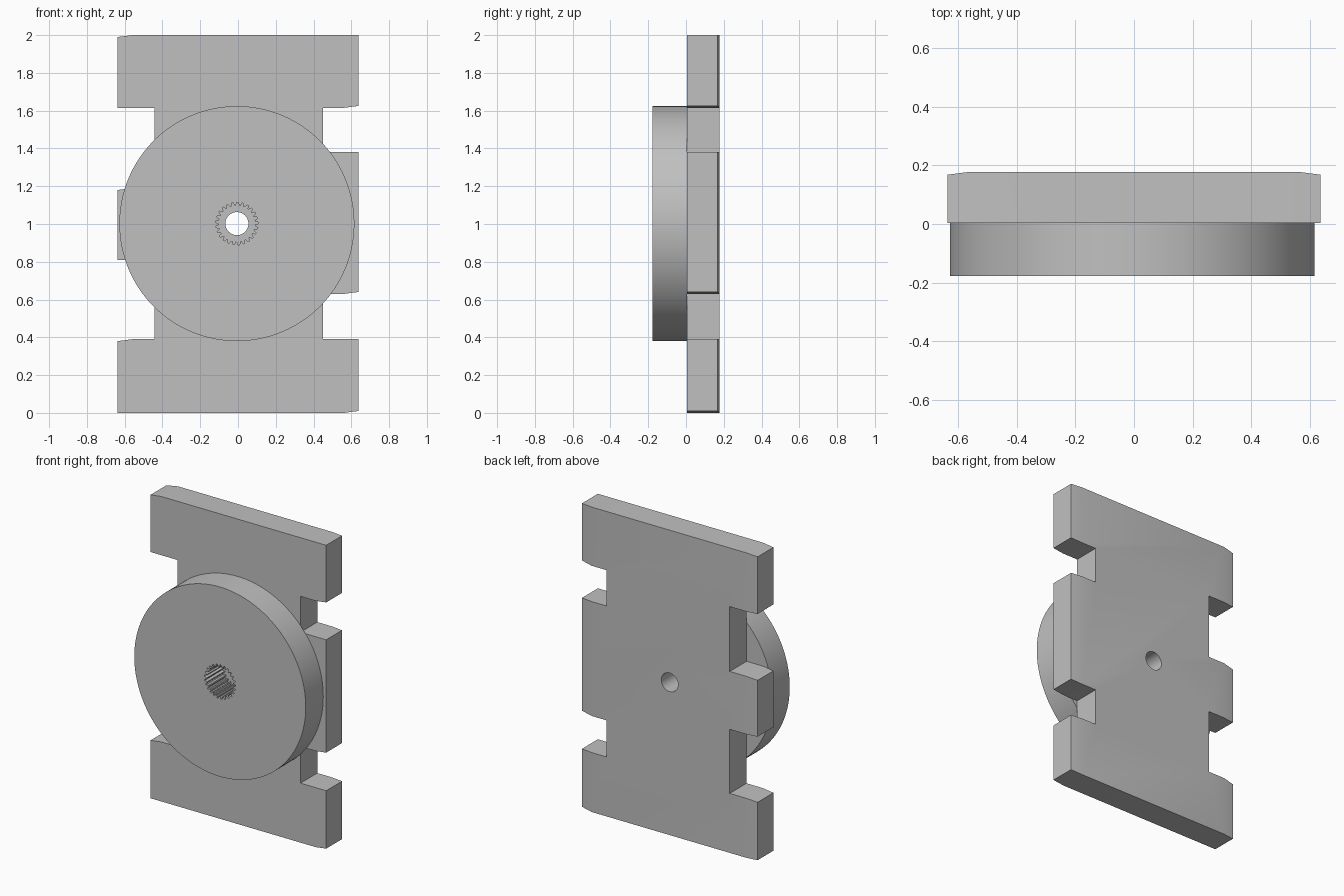
import bpy, bmesh
from math import sin, cos, tau

old = bpy.data.objects.get("Cube")
if old:
    bpy.data.objects.remove(old)

FRONT, MID, BACK = -0.178, 0.004, 0.178
AXIS_X, AXIS_Z = -0.006, 1.002          # shared axis of disc and bore
EDGE, BEND, TAPER = 0.637, 0.56, 0.01   # side edge, start of taper, its amount

gray = bpy.data.materials.new("plain gray")
gray.use_nodes = True
gray.diffuse_color = (0.53, 0.53, 0.53, 1)
gray.node_tree.nodes["Principled BSDF"].inputs["Base Color"].default_value = gray.diffuse_color


def prism(name, points, y0, y1):
    """Extrude an x-z outline along y."""
    bm = bmesh.new()
    face = bm.faces.new([bm.verts.new((x, y0, z)) for x, z in points])
    ext = bmesh.ops.extrude_face_region(bm, geom=[face], use_keep_orig=True)
    for v in ext["geom"]:
        if isinstance(v, bmesh.types.BMVert):
            v.co.y = y1
    bmesh.ops.recalc_face_normals(bm, faces=bm.faces)
    mesh = bpy.data.meshes.new(name)
    bm.to_mesh(mesh)
    bm.free()
    mesh.materials.append(gray)
    obj = bpy.data.objects.new(name, mesh)
    bpy.context.collection.objects.link(obj)
    return obj


def ring(radii, count):
    """Closed outline round the axis, cycling through the radii."""
    n = len(radii)
    return [(AXIS_X + radii[i % n] * cos(tau * i / count),
             AXIS_Z + radii[i % n] * sin(tau * i / count)) for i in range(count)]


def cut(obj, cutter):
    mod = obj.modifiers.new("cut", "BOOLEAN")
    mod.operation = "DIFFERENCE"
    mod.solver = "EXACT"
    mod.object = cutter
    bpy.context.view_layer.objects.active = obj
    bpy.ops.object.modifier_apply(modifier=mod.name)
    bpy.data.objects.remove(cutter)


# Notched plate outline: up the right side, then down the left
right_tabs = [(0, 0.39), (0.63, 1.38), (1.615, 2)]
left_tabs = [(0, 0.39), (0.81, 1.19), (1.615, 2)]
outline = []
for low, high in right_tabs:
    if low > 0:
        outline.append((0.451, low))
    outline += [(BEND, low), (EDGE, low + TAPER), (EDGE, high)]
    if high < 2:
        outline.append((0.451, high))
for low, high in reversed(left_tabs):
    if high < 2:
        outline.append((-0.442, high))
    outline += [(-BEND, high), (-EDGE, high - TAPER), (-EDGE, low)]
    if low > 0:
        outline.append((-0.442, low))
plate = prism("notched_plate", outline, MID, BACK)

# Thin the plate's back slightly towards both sides
bm = bmesh.new()
bm.from_mesh(plate.data)
for side in (-1, 1):
    bmesh.ops.bisect_plane(bm, geom=bm.verts[:] + bm.edges[:] + bm.faces[:], dist=1e-5,
                           plane_co=(side * BEND, 0, 0), plane_no=(1, 0, 0))
for v in bm.verts:
    if abs(v.co.x) > EDGE - 0.01 and v.co.y > MID + 0.1:
        v.co.y -= TAPER
bm.to_mesh(plate.data)
bm.free()
cut(plate, prism("bore_cutter", ring([0.061], 48), MID - 0.1, BACK + 0.1))

# Round disc with a toothed socket
disc = prism("round_disc", ring([0.622], 128), FRONT, MID)
cut(disc, prism("socket_cutter", ring([0.113, 0.113, 0.096, 0.096], 100),
                FRONT - 0.1, MID + 0.1))

# Smooth the curved walls, keep real edges sharp
for obj in (plate, disc):
    bpy.ops.object.select_all(action="DESELECT")
    obj.select_set(True)
    bpy.context.view_layer.objects.active = obj
    bpy.ops.object.shade_smooth_by_angle(angle=0.5)
